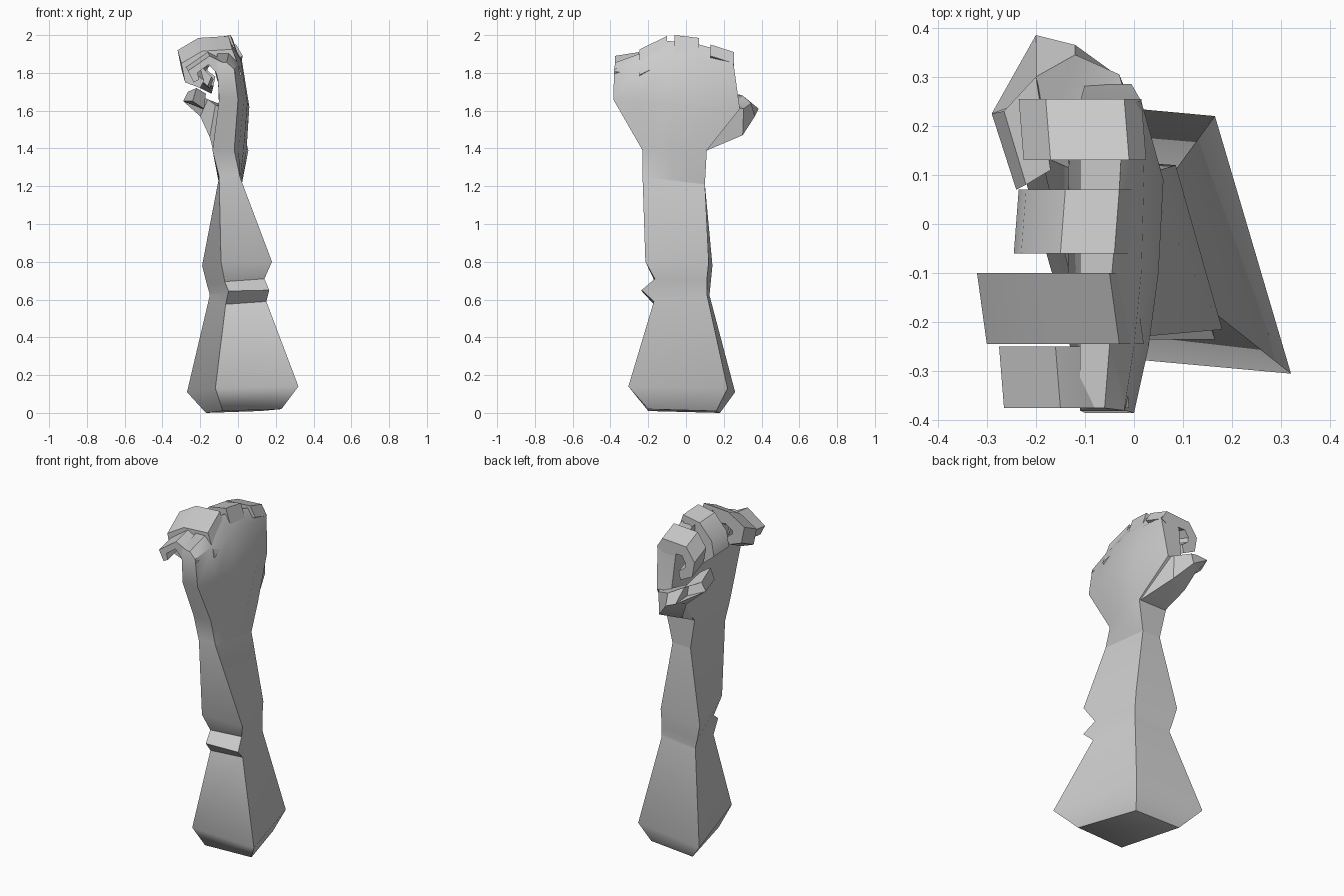
import bpy, bmesh

skin = bpy.data.materials.new("grey_clay")
skin.diffuse_color = (0.6, 0.6, 0.6, 1)


def loft(name, rings, angle=0.6):
    """Skin a list of equal-length closed rings and cap both ends."""
    bm = bmesh.new()
    rows = [[bm.verts.new(p) for p in ring] for ring in rings]
    n = len(rows[0])
    for a, b in zip(rows, rows[1:]):
        for i in range(n):
            j = (i + 1) % n
            bm.faces.new((a[i], a[j], b[j], b[i]))
    bm.faces.new(rows[0][::-1])
    bm.faces.new(rows[-1])
    bmesh.ops.recalc_face_normals(bm, faces=bm.faces)
    mesh = bpy.data.meshes.new(name)
    bm.to_mesh(mesh)
    bm.free()
    mesh.materials.append(skin)
    obj = bpy.data.objects.new(name, mesh)
    bpy.context.collection.objects.link(obj)
    bpy.ops.object.select_all(action='DESELECT')
    obj.select_set(True)
    bpy.context.view_layer.objects.active = obj
    bpy.ops.object.shade_smooth_by_angle(angle=angle)
    return obj


# Forearm: front left, front right, back right, back left corner of each ring
loft("forearm", [
    [(-.08, -.20, .01), (.23, -.20, .02), (.12, .16, .01), (-.17, .18, 0)],
    [(-.12, -.265, .13), (.32, -.305, .14), (.165, .22, .13), (-.27, .26, .11)],
    [(-.065, -.17, .575), (.15, -.17, .59), (.085, .11, .63), (-.15, .125, .62)],
    [(-.05, -.235, .645), (.165, -.235, .65), (.085, .11, .65), (-.15, .125, .63)],
    [(-.07, -.165, .695), (.14, -.165, .71), (.085, .11, .70), (-.165, .13, .68)],
    [(-.09, -.215, .80), (.18, -.215, .80), (.085, .12, .80), (-.19, .14, .78)],
    [(-.10, -.23, 1.25), (.01, -.23, 1.25), (.02, .10, 1.21), (-.10, .10, 1.21)],
], 1.0)


# Palm: five columns across the back of the hand, repeated on the palm side
def palm_ring(palm_x, ys, xs, zs):
    back = list(zip(xs, ys, zs))
    return back + [(palm_x, y, z) for _, y, z in reversed(back)]


loft("palm", [
    palm_ring(-.10, (-.23, -.1475, -.065, .0175, .10),
              (.01, .0125, .015, .0175, .02), (1.25, 1.24, 1.23, 1.22, 1.21)),
    palm_ring(-.135, (-.23, -.16, -.08, .02, .11), (-.02, .005, .03, .045, .055), (1.39,) * 5),
    palm_ring(-.10, (-.385, -.25, -.10, .09, .285),
              (0, .03, .05, .06, -.005), (1.66, 1.65, 1.64, 1.62, 1.61)),
    palm_ring(-.11, (-.38, -.25, -.10, .08, .25),
              (-.02, 0, .015, .02, .015), (1.82, 1.85, 1.87, 1.87, 1.86)),
    palm_ring(-.11, (-.375, -.25, -.10, .07, .25),
              (-.06, -.05, -.045, -.03, -.02), (1.855, 1.90, 1.97, 1.95, 1.90)),
])


# Curled fingers: outer and inner outline in x and z, swept between two y values;
# front and back give the x and z shift of each side
def finger(name, y0, y1, outer, inner, front=(0, 0), back=(0, 0)):
    def at(p, y, shift):
        return (p[0] + shift[0], y, p[1] + shift[1])
    loft(name, [[at(o, y0, front), at(o, y1, back), at(i, y1, back), at(i, y0, front)]
                for o, i in zip(outer, inner)])


finger("little_finger", -.375, -.25,
       [(-.02, 1.82), (-.06, 1.86), (-.16, 1.91), (-.275, 1.83), (-.245, 1.77)],
       [(-.11, 1.76), (-.125, 1.82), (-.165, 1.865), (-.225, 1.82), (-.215, 1.785)],
       front=(.01, -.02))
finger("ring_finger", -.245, -.10,
       [(0, 1.86), (-.05, 1.995), (-.21, 1.985), (-.32, 1.92), (-.30, 1.82), (-.22, 1.79)],
       [(-.11, 1.80), (-.11, 1.89), (-.19, 1.91), (-.24, 1.88), (-.24, 1.86), (-.20, 1.83)],
       front=(.02, -.07))
finger("middle_finger", -.06, .07,
       [(.015, 1.87), (-.03, 2.0), (-.14, 1.98), (-.22, 1.89), (-.235, 1.80), (-.15, 1.73)],
       [(-.11, 1.80), (-.10, 1.90), (-.13, 1.90), (-.16, 1.86), (-.17, 1.82), (-.13, 1.78)],
       front=(-.01, 0), back=(0, -.015))
finger("index_finger", .13, .255,
       [(.015, 1.86), (-.02, 1.92), (-.18, 1.91), (-.235, 1.83), (-.22, 1.74), (-.14, 1.70)],
       [(-.11, 1.79), (-.10, 1.85), (-.15, 1.85), (-.175, 1.81), (-.17, 1.78), (-.13, 1.75)],
       front=(.01, .03), back=(0, -.01))

# Thumb: lower outer, upper outer, upper inner, lower inner corner of each ring
loft("thumb", [
    [(.05, .10, 1.385), (-.02, .27, 1.62), (-.09, .20, 1.62), (-.13, .10, 1.385)],
    [(-.03, .30, 1.47), (-.03, .305, 1.61), (-.12, .23, 1.63), (-.15, .25, 1.46)],
    [(-.12, .365, 1.57), (-.12, .345, 1.64), (-.16, .24, 1.66), (-.20, .28, 1.57)],
    [(-.20, .385, 1.61), (-.20, .30, 1.68), (-.265, .23, 1.70), (-.29, .225, 1.65)],
    [(-.18, .13, 1.61), (-.17, .11, 1.69), (-.22, .08, 1.72), (-.24, .07, 1.65)],
])
